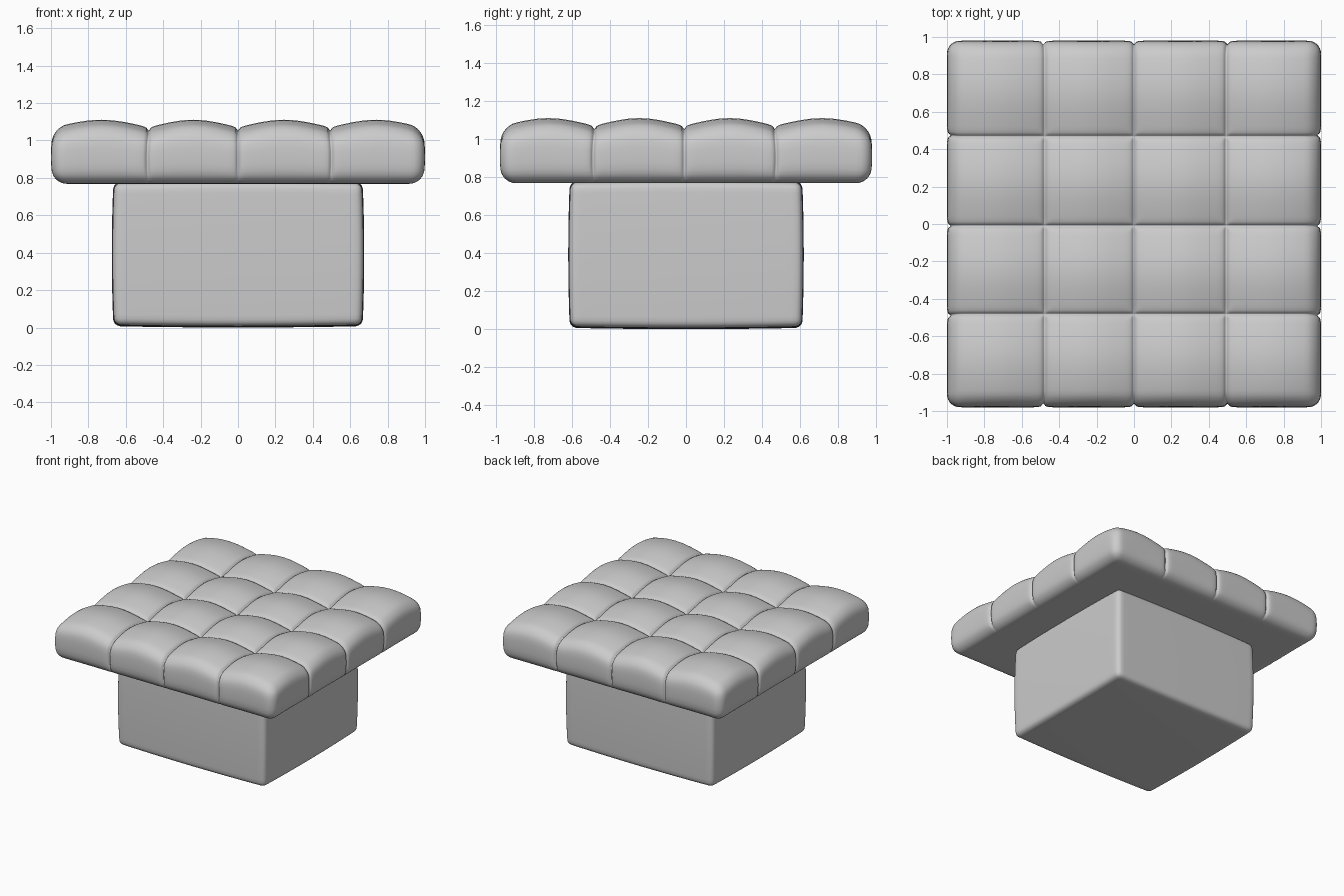
import bpy, bmesh
from math import sin, pi, exp
from mathutils import Vector

if "Cube" in bpy.data.objects:
    bpy.data.objects.remove(bpy.data.objects["Cube"])

FR = [0, .012, .025, .045, .075, .11, .16, .25, .37]
FR = FR + [.5] + [1 - f for f in reversed(FR)]


def ticks(stops):
    """Grid lines bunched towards every stop, so seams and edges stay crisp."""
    out = [stops[0]]
    for a, b in zip(stops, stops[1:]):
        out += [a + (b - a) * f for f in FR[1:]]
    return out


def rounded_block(name, xs, ys, zs, radius, shape):
    """Rounded box on a lattice; shape(point, normal) softens the surface."""
    axes = [ticks(xs), ticks(ys), ticks(zs)]
    lo = Vector([a[0] for a in axes])
    hi = Vector([a[-1] for a in axes])
    bm = bmesh.new()
    cache = {}

    def vert(key):
        if key not in cache:
            p = Vector([axes[i][key[i]] for i in range(3)])
            q = Vector([min(max(p[i], lo[i] + radius), hi[i] - radius) for i in range(3)])
            n = (p - q).normalized()
            cache[key] = bm.verts.new(shape(q + n * radius, n))
        return cache[key]

    for k in range(3):
        i, j = (k + 1) % 3, (k + 2) % 3
        for end in (0, len(axes[k]) - 1):
            for a in range(len(axes[i]) - 1):
                for b in range(len(axes[j]) - 1):
                    quad = []
                    for da, db in ((0, 0), (1, 0), (1, 1), (0, 1)):
                        key = [0, 0, 0]
                        key[k], key[i], key[j] = end, a + da, b + db
                        quad.append(vert(tuple(key)))
                    bm.faces.new(quad if end else quad[::-1])
    me = bpy.data.meshes.new(name)
    bm.to_mesh(me)
    bm.free()
    for f in me.polygons:
        f.use_smooth = True
    ob = bpy.data.objects.new(name, me)
    bpy.context.collection.objects.link(ob)
    return ob


# Tufted cushion: four by four pads divided by stitched seams
SX = [-1, -.485, 0, .5, 1]
SY = [-.98, -.49, -.01, .475, .98]
Z0, Z1 = .768, 1.035


def puff(v, seams):
    for a, b in zip(seams, seams[1:]):
        if a <= v <= b:
            return max(0, sin(pi * (v - a) / (b - a))) ** 1.2
    return 0


def groove(v, seams):
    d = min(abs(v - s) for s in seams[1:-1])
    return .014 * exp(-(d / .008) ** 2) + .006 * exp(-(d / .025) ** 2)


def cushion_shape(p, n):
    t = (p.z - Z0) / (Z1 - Z0)
    cut = max(groove(p.x, SX), groove(p.y, SY)) * min(1, max(0, 1 + n.z))
    lift = .038 * (puff(p.x, SX) + puff(p.y, SY)) * t
    pinch = 1 - .015 * (2 * t - 1) ** 2
    q = p - n * cut
    return Vector((q.x * pinch, q.y * pinch, q.z + lift))


rounded_block("cushion", SX, SY, [Z0, Z1], .07, cushion_shape)

# Padded base with slightly bulging faces
BX, BY, B0, B1 = .675, .62, .0, .785


def base_shape(p, n):
    u, v, w = p.x / BX, p.y / BY, 2 * (p.z - B0) / (B1 - B0) - 1
    mid = (B0 + B1) / 2
    return Vector((p.x * (1 - .013 * w ** 2 - .006 * v ** 2),
                   p.y * (1 - .013 * w ** 2 - .006 * u ** 2),
                   mid + (p.z - mid) * (1 - .018 * (u * u + v * v))))


rounded_block("base", [-BX, BX], [-BY, BY], [B0, B1], .04, base_shape)
